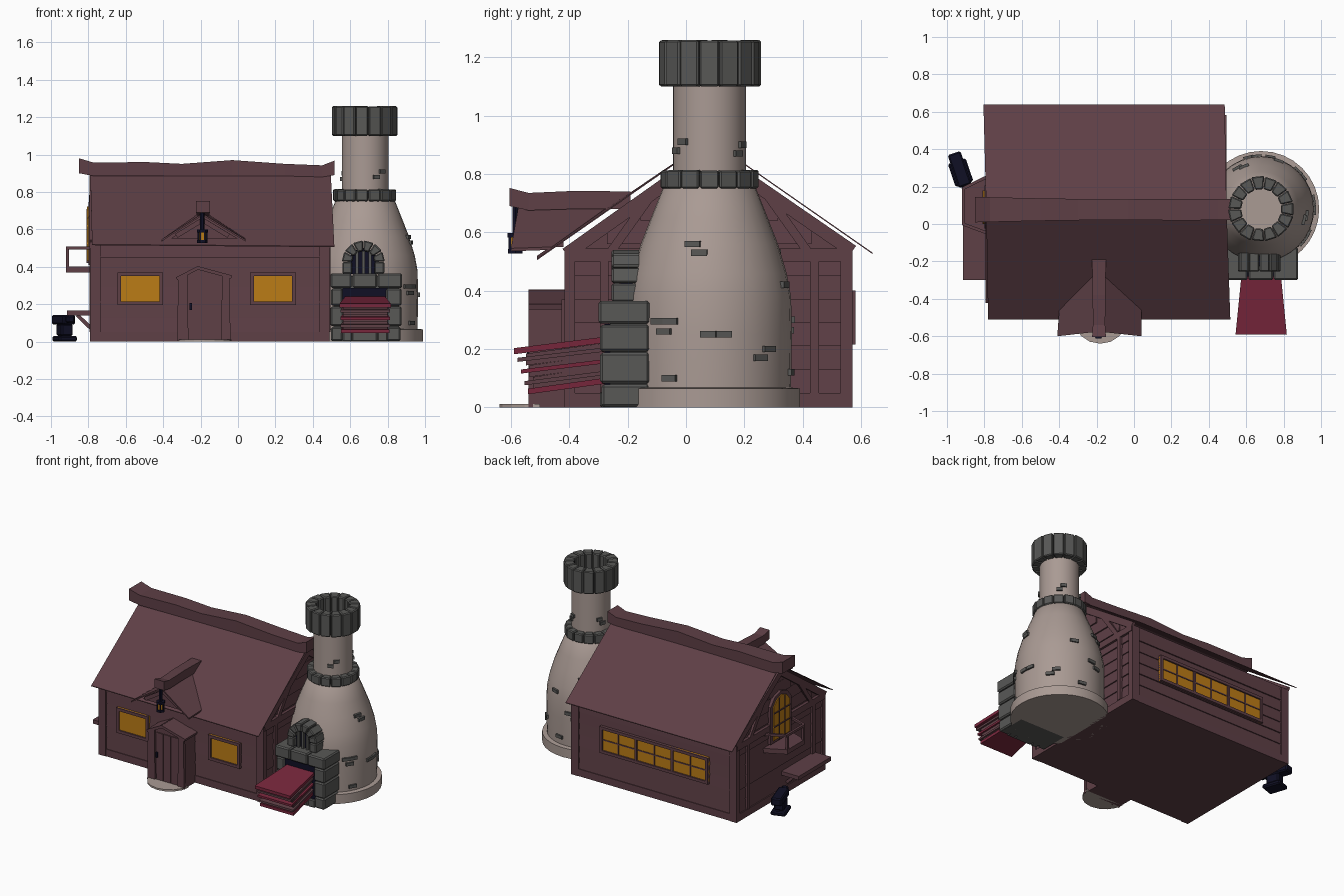
import bpy, bmesh, math, random
from mathutils import Matrix, Vector

if "Cube" in bpy.data.objects:
    bpy.data.objects.remove(bpy.data.objects["Cube"])
random.seed(4)

def mat(name, r, g, b):
    m = bpy.data.materials.new(name)
    m.diffuse_color = (r, g, b, 1)
    m.use_nodes = True
    m.node_tree.nodes["Principled BSDF"].inputs["Base Color"].default_value = m.diffuse_color
    return m
WOOD = mat("dark red wood", .112, .050, .061)
PALE = mat("pale plaster", .40, .325, .295)
STONE = mat("grey stone", .098, .098, .094)
GLASS = mat("amber glass", .50, .20, .008)
IRON = mat("navy iron", .005, .005, .018)
RED = mat("crimson leather", .19, .020, .046)

def mesh(name, verts, faces, m, bevel=0):
    bm = bmesh.new()
    vs = [bm.verts.new(v) for v in verts]
    for f in faces:
        bm.faces.new([vs[i] for i in f])
    bmesh.ops.recalc_face_normals(bm, faces=bm.faces)
    me = bpy.data.meshes.new(name)
    bm.to_mesh(me)
    bm.free()
    me.materials.append(m)
    ob = bpy.data.objects.new(name, me)
    bpy.context.collection.objects.link(ob)
    if bevel:
        b = ob.modifiers.new("bevel", 'BEVEL')
        b.width, b.segments = bevel, 1
    return ob

def prism(name, axis, pts, a, b, m, bevel=0):
    """Extrude a 2D outline along an axis from a to b."""
    put = {'x': lambda p, t: (t, p[0], p[1]), 'y': lambda p, t: (p[0], t, p[1]),
           'z': lambda p, t: (p[0], p[1], t)}[axis]
    n = len(pts)
    faces = [list(range(n)), list(range(n, 2 * n))]
    faces += [(i, (i + 1) % n, n + (i + 1) % n, n + i) for i in range(n)]
    return mesh(name, [put(p, a) for p in pts] + [put(p, b) for p in pts], faces, m, bevel)

def box(name, x0, x1, y0, y1, z0, z1, m, bevel=0):
    return prism(name, 'z', [(x0, y0), (x1, y0), (x1, y1), (x0, y1)], z0, z1, m, bevel)

def strip(name, axis, p, q, w, a, b, m):
    """Straight timber of width w between two 2D points."""
    p, q = Vector(p), Vector(q)
    d = (q - p).normalized() * w / 2
    n = Vector((-d.y, d.x))
    return prism(name, axis, [p + n, q + n, q - n, p - n], a, b, m)

def sheet(name, quad, m, t=.005):
    """Thin plate hanging t below a four-cornered outline."""
    low = [(x, y, z - t) for x, y, z in quad]
    return mesh(name, quad + low, [(0, 1, 2, 3), (4, 5, 6, 7)] +
                [(i, (i + 1) % 4, 4 + (i + 1) % 4, 4 + i) for i in range(4)], m)

def beam(name, sections, m):
    """Timber through a list of (x0,x1,y0,y1,z0,z1)-style four-corner sections."""
    verts = [v for s in sections for v in s]
    n = len(sections)
    faces = [(0, 1, 2, 3), tuple(range(4 * n - 4, 4 * n))]
    faces += [(4*k+i, 4*k+(i+1) % 4, 4*k+4+(i+1) % 4, 4*k+4+i) for k in range(n-1) for i in range(4)]
    return mesh(name, verts, faces, m)

# House core with gables
prism("house_core", 'x', [(-.40, 0), (.555, 0), (.555, .55), (.08, .885), (-.40, .54)], -.775, .475, WOOD)
# Horizontal wall boards, thicker at the bottom like lapped siding
for k in range(6):
    z0 = .05 + k * .08
    z1 = z0 + .078
    t, e = .006 + random.random() * .006, .002
    prism("front_board", 'x', [(-.40, z0), (-.40 - t, z0), (-.40 - e, z1), (-.40, z1)], -.775, .475, WOOD)
    prism("back_board", 'x', [(.555, z0), (.555 + t, z0), (.555 + e, z1), (.555, z1)], -.775, .475, WOOD)
    prism("right_board", 'y', [(.475, z0), (.475 + t, z0), (.475 + e, z1), (.475, z1)], -.40, .555, WOOD)
    prism("left_board", 'y', [(-.775, z0), (-.775 - t, z0), (-.775 - e, z1), (-.775, z1)], -.40, .555, WOOD)
for k in range(3):
    z0 = .56 + k * .08
    hw = (.885 - z0 - .08) / .70
    for xa, s in ((.475, 1), (-.775, -1)):
        prism("gable_board", 'y', [(xa, z0), (xa + s * .009, z0), (xa + s * .002, z0 + .078), (xa, z0 + .078)],
              .08 - hw, .08 + hw, WOOD)
# Sill, corner posts and gable timbers
box("sill", -.79, .49, -.412, .567, 0, .05, WOOD)
for x in (-.79, .435):
    for y, yo in ((-.38, -.416), (.53, .57)):
        prism("corner_post", 'z', [(x, y), (x + .055, y), (x + .055, yo), (x, yo)], 0, .54, WOOD)
for x0, x1 in ((.475, .495), (-.795, -.775)):
    box("gable_tie", x0, x1, -.41, .565, .50, .545, WOOD)
    strip("gable_rafter", 'x', (-.41, .525), (.08, .872), .045, x0, x1, WOOD)
    strip("gable_rafter", 'x', (.57, .535), (.08, .872), .045, x0, x1, WOOD)
    for s in (-1, 1):
        strip("gable_brace", 'x', (.08 + s * .34, .53), (.08 + s * .19, .74), .03, x0, x1, WOOD)
        box("gable_stud", x0, x1, .08 + s * .36 - .015, .08 + s * .36 + .015, .05, .5, WOOD)

# Main roof sheets
sheet("roof_front", [(-.78, -.51, .52), (.515, -.51, .51), (.495, .08, .92), (-.79, .08, .92)], WOOD)
sheet("roof_back", [(-.805, .64, .53), (.485, .64, .53), (.495, .08, .92), (-.79, .08, .92)], WOOD)
# Wavy ridge beam
ridge = [(-.85, .90, .98, .068), (-.77, .885, .956, .066), (-.5, .885, .96, .06), (-.3, .885, .95, .057),
         (-.03, .885, .97, .055), (.25, .885, .95, .058), (.45, .88, .942, .056), (.515, .89, .967, .056)]
beam("ridge_beam", [[(x, .077 - w, a), (x, .077 + w, a), (x, .077 + w, b), (x, .077 - w, b)]
                    for x, a, b, w in ridge], WOOD)

# Porch gable over the door, with its own ridge beam
sheet("porch_roof_left", [(-.41, -.60, .545), (-.19, -.575, .685), (-.19, -.25, .70), (-.40, -.46, .55)], WOOD, .01)
sheet("porch_roof_right", [(.04, -.60, .545), (-.19, -.575, .685), (-.19, -.25, .70), (.04, -.46, .55)], WOOD, .01)
prism("porch_gable", 'y', [(-.36, .55), (0, .55), (-.19, .665)], -.54, -.42, WOOD)
strip("porch_trim", 'y', (-.33, .565), (-.19, .65), .025, -.56, -.535, WOOD)
strip("porch_trim", 'y', (-.05, .565), (-.19, .65), .025, -.56, -.535, WOOD)
beam("porch_ridge", [[(-.187 - w, y, a), (-.187 + w, y, a), (-.187 + w, y, b), (-.187 - w, y, b)]
     for y, a, b, w in ((-.605, .69, .752, .037), (-.54, .675, .735, .033), (-.38, .68, .742, .034),
                        (-.19, .68, .74, .037))], WOOD)
# Hanging lantern
def disc(x, y, r, n):
    return [(x + r * math.cos(i * math.tau / n), y + r * math.sin(i * math.tau / n)) for i in range(n)]
LX, LY = -.19, -.585
prism("lantern_glass", 'z', disc(LX, LY, .02, 6), .54, .585, GLASS)
prism("lantern_base", 'z', disc(LX, LY, .028, 6), .527, .542, IRON)
prism("lantern_cap", 'z', disc(LX, LY, .03, 6), .583, .598, IRON)
prism("lantern_top", 'z', disc(LX, LY, .012, 6), .598, .69, IRON)
for x, y in disc(LX, LY, .022, 6):
    box("lantern_bar", x - .004, x + .004, y - .004, y + .004, .535, .59, IRON)

# Door vestibule and step
prism("door_house", 'y', [(-.32, 0), (-.045, 0), (-.05, .34), (-.215, .39), (-.315, .335)], -.525, -.40, WOOD)
strip("door_roof_left", 'y', (-.328, .335), (-.21, .396), .018, -.54, -.40, WOOD)
strip("door_roof_right", 'y', (-.035, .345), (-.222, .396), .018, -.54, -.40, WOOD)
prism("door_post_left", 'y', [(-.325, 0), (-.265, 0), (-.27, .36), (-.32, .335)], -.54, -.52, WOOD)
prism("door_post_right", 'y', [(-.09, 0), (-.04, 0), (-.045, .345), (-.085, .355)], -.54, -.52, WOOD)
for x in (-.26, -.203, -.146):
    box("door_plank", x, x + .052, -.532, -.52, .01, .34, WOOD)
box("door_handle", -.258, -.246, -.545, -.53, .17, .205, IRON)
prism("door_step", 'z', [(-.18 + .145 * math.cos(a), -.50 + .14 * math.sin(a))
      for a in [math.pi + math.pi * i / 8 for i in range(9)]], 0, .012, PALE)

# Rectangular windows on the front and back walls
def window(name, x0, x1, z0, z1, y, s, panes, cross):
    def plate(part, a, b, c, d, depth, m):
        box(name + part, a, b, min(y, y + s * depth), max(y, y + s * depth), c, d, m)
    f = .02
    plate("_glass", x0, x1, z0, z1, .016, GLASS)
    for a, b, c, d in ((x0, x1, z0, z0 + f), (x0, x1, z1 - f, z1), (x0, x0 + f, z0, z1), (x1 - f, x1, z0, z1)):
        plate("_frame", a, b, c, d, .026, WOOD)
    w = (x1 - x0) / panes
    for i in range(1, panes):
        plate("_mullion", x0 + i * w - .008, x0 + i * w + .008, z0, z1, .024, WOOD)
    if cross:
        plate("_crossbar", x0, x1, (z0 + z1) / 2 - .004, (z0 + z1) / 2 + .004, .02, WOOD)
        for i in range(panes):
            c = x0 + (i + .5) * w
            plate("_bar", c - .004, c + .004, z0, z1, .02, WOOD)
window("front_left_window", -.645, -.40, .195, .37, -.40, -1, 1, False)
window("front_right_window", .065, .31, .195, .37, -.40, -1, 1, False)
window("back_window", -.575, .265, .215, .40, .555, 1, 3, True)

# Arched gable window, balcony and bench on the left
def arch(w, z0, z1, z2):
    return [(.09 - w, z0), (.09 + w, z0), (.09 + w, z1), (.09 + w * .6, z2 - .02), (.09, z2),
            (.09 - w * .6, z2 - .02), (.09 - w, z1)]
prism("gable_window_frame", 'x', arch(.115, .41, .67, .745), -.80, -.77, WOOD)
prism("gable_window_glass", 'x', arch(.09, .43, .66, .722), -.806, -.79, GLASS)
for z in (.525, .62):
    box("gable_window_bar", -.811, -.80, 0, .18, z - .004, z + .004, WOOD)
for y in (.06, .12):
    box("gable_window_bar", -.811, -.80, y - .004, y + .004, .42, .71, WOOD)
prism("balcony_floor", 'z', [(-.78, -.05), (-.92, 0), (-.92, .19), (-.78, .26)], .37, .402, WOOD)
for p, q in (((-.78, -.05), (-.915, 0)), ((-.912, -.005), (-.912, .195)), ((-.915, .19), (-.78, .255))):
    strip("balcony_rail", 'z', p, q, .016, .492, .508, WOOD)
for y in (.005, .185):
    box("balcony_post", -.92, -.904, y - .008, y + .008, .39, .50, WOOD)
box("bench", -.915, -.78, -.30, .06, .138, .165, WOOD)
for y in (-.24, -.0):
    strip("bench_bracket", 'y', (-.86, .142), (-.785, .07), .02, y - .012, y + .012, WOOD)

# Anvil
turn = Matrix.Translation((-.927, .275, 0)) @ Matrix.Rotation(math.atan2(-.205, .07), 4, 'Z')
for n, l0, l1, w, z0, z1 in (("foot", -.065, .065, .05, 0, .03), ("waist", -.045, .045, .033, .03, .095),
                             ("face", -.11, .075, .036, .09, .143), ("horn", .07, .11, .022, .10, .14)):
    box("anvil_" + n, l0, l1, -w, w, z0, z1, IRON, .008).matrix_world = turn

# Bottle-shaped kiln chimney, turned from a profile
CX, CY = .68, .08
prof = [(0, 0), (.31, 0), (.31, .065), (.28, .068), (.283, .25), (.28, .38), (.265, .46), (.235, .56),
        (.20, .65), (.16, .75), (.125, .78), (.125, 1.13), (0, 1.13)]
N = 32
verts = [(CX + r * math.cos(i * math.tau / N), CY + r * math.sin(i * math.tau / N), z)
         for r, z in prof[1:-1] for i in range(N)]
R = len(prof) - 2
faces = [(k*N+i, k*N+(i+1) % N, (k+1)*N+(i+1) % N, (k+1)*N+i) for k in range(R-1) for i in range(N)]
faces += [list(range(N)), list(range((R - 1) * N, R * N))]
kiln = mesh("kiln_chimney", verts, faces, PALE)
kiln.data.shade_smooth()
kiln.data.set_sharp_from_angle(angle=math.radians(35))

def wedge(r0, r1, a0, a1, cx, cy):
    return [(cx + r * math.cos(a), cy + r * math.sin(a)) for r, a in ((r0, a0), (r1, a0), (r1, a1), (r0, a1))]
# Stone rings: collar and crown
for name, r0, r1, z0, z1 in (("collar", .115, .173, .75, .815), ("crown", .107, .179, 1.1, 1.26)):
    for i in range(15):
        a, h = i * math.tau / 15, math.pi / 15 * .95
        d = random.random() * .006
        prism(name + "_stone", 'z', wedge(r0, r1 - d, a - h, a + h, CX, CY), z0, z1 - d * .5, STONE, .006)

# Exposed bricks on the plaster: angle in degrees, height
def radius(z):
    for (r0, z0), (r1, z1) in zip(prof[2:], prof[3:]):
        if z0 <= z <= z1:
            return r0 + (r1 - r0) * (z - z0) / (z1 - z0)
spots = [(-38, .295), (-28, .295), (-33, .26), (-1, .25), (10, .25), (46, .2), (38, .17), (-29, .1), (-14, .56),
         (-8, .53), (80, .12), (-62, .88), (-45, .91), (50, .87), (62, .9), (95, .3), (104, .265),
         (120, .5), (112, .53), (140, .15), (70, .42), (150, .9), (160, .87)]
for a, z in spots:
    b = box("exposed_brick", -.012, .010, -.027 if z < .8 else -.019, .027 if z < .8 else .019, -.011, .011, STONE)
    b.matrix_world = (Matrix.Translation((CX, CY, z)) @ Matrix.Rotation(math.radians(a), 4, 'Z')
                      @ Matrix.Translation((radius(z), 0, 0)))

# Stone furnace front: pillars, lintel, arch with grille
box("furnace_core", .51, .86, -.26, -.08, .0, .35, STONE)
box("furnace_mouth", .56, .80, -.28, -.25, .05, .285, IRON)
for x0, x1 in ((.492, .57), (.79, .88)):
    for z0, z1 in ((0, .08), (.08, .19), (.19, .285)):
        d = random.random() * .012
        box("pillar_stone", x0 + d * .5, x1 - d, -.30 + d, -.125, z0 + .002, z1 - .002, STONE, .008)
for x0, x1 in ((.492, .61), (.61, .745), (.745, .88)):
    box("lintel_stone", x0 + .002, x1 - .002, -.30, -.125, .287, .365, STONE, .008)
    box("hearth_stone", max(x0, .56), min(x1, .80), -.295, -.2, 0, .055, STONE, .006)
AX, AZ = .67, .425
for x0 in (AX - .112, AX + .06):
    box("arch_jamb", x0, x0 + .052, -.255, -.05, .362, .425, STONE, .006)
for i in range(6):
    a = i * math.pi / 6
    prism("arch_stone", 'y', wedge(.06, .116, a + .02, a + math.pi / 6 - .02, AX, AZ), -.255, -.05, STONE, .006)
prism("arch_back", 'y', [(AX - .07, .36), (AX + .07, .36)] + wedge(.075, .075, .0, 1, AX, AZ)[:1]
      + [(AX + .075 * math.cos(a * .5236), AZ + .075 * math.sin(a * .5236)) for a in range(1, 7)],
      -.225, -.06, IRON)
for x in (-.035, 0, .035):
    box("grille_bar", AX + x - .008, AX + x + .008, -.245, -.228, .36, .485, STONE)

# Bellows: two crimson boards with folded leather between
def layer(name, yf, f0, f1, b0, b1, inset, m):
    wf, wb, yb = .137 - inset, .105 - inset, -.27
    v = [(CX + s * w, y, z) for y, w, z0, z1 in ((yf, wf, f0, f1), (yb, wb, b0, b1)) for z in (z0, z1) for s in (-1, 1)]
    mesh(name, v, [(0, 1, 3, 2), (4, 5, 7, 6), (0, 1, 5, 4), (2, 3, 7, 6), (0, 2, 6, 4), (1, 3, 7, 5)], m)
layer("bellows_top", -.59, .182, .203, .222, .243, 0, RED)
layer("bellows_bottom", -.542, .045, .064, .082, .102, .008, RED)
for k in range(3):
    z, zb, y = .064 + k * .04, .10 + k * .04, -.545 - k * .012
    layer("bellows_fold", y + .02, z, z + .04, zb, zb + .042, .018, WOOD)
    layer("bellows_rib", y - .008, z + .012, z + .026, zb + .012, zb + .026, .004, RED if k == 1 else WOOD)
